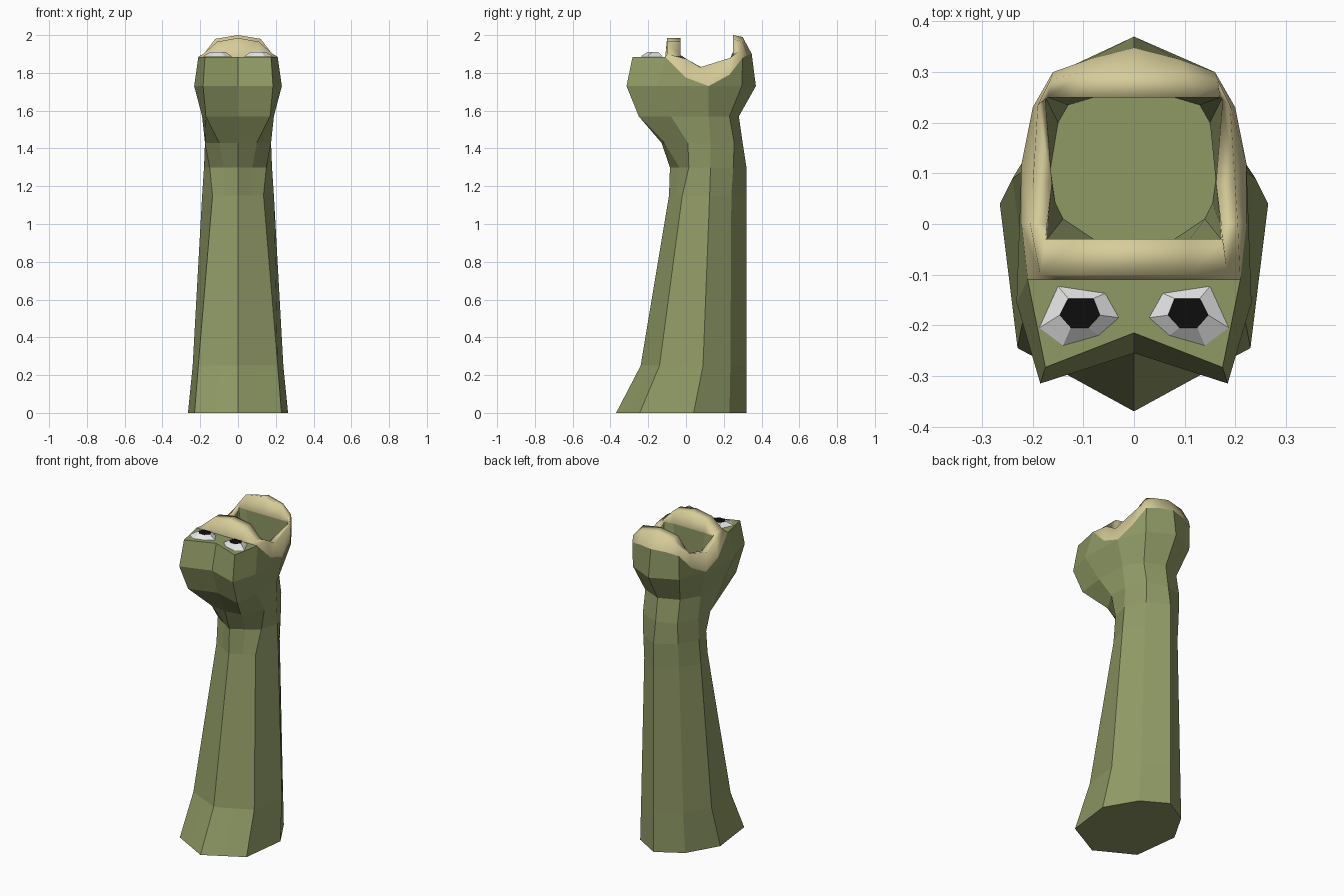
import bpy, bmesh

if "Cube" in bpy.data.objects:
    bpy.data.objects.remove(bpy.data.objects["Cube"])


def material(name, r, g, b):
    m = bpy.data.materials.new(name)
    m.diffuse_color = (r, g, b, 1)
    m.use_nodes = True
    m.node_tree.nodes["Principled BSDF"].inputs["Base Color"].default_value = m.diffuse_color
    return m


GREEN = material("olive_green", 0.275, 0.32, 0.13)
TAN = material("lip_tan", 0.67, 0.60, 0.32)
WHITE = material("eye_white", 0.80, 0.80, 0.80)
BLACK = material("pupil_black", 0.004, 0.004, 0.004)


class Half:
    """Collects polygons for the +x half and mirrors each one."""

    def __init__(self):
        self.bm = bmesh.new()

    def poly(self, pts, mat=0, smooth=False):
        for s in (1, -1):
            vs = [self.bm.verts.new((s * x, y, z)) for x, y, z in pts]
            if s < 0:
                vs.reverse()
            f = self.bm.faces.new(vs)
            f.material_index = mat
            f.smooth = smooth

    def loft(self, a, b, mat=0, smooth=False):
        for i in range(len(a) - 1):
            self.poly([a[i], a[i + 1], b[i + 1], b[i]], mat, smooth)

    def finish(self, name, mats, recalc=True):
        bmesh.ops.remove_doubles(self.bm, verts=self.bm.verts, dist=0.0005)
        if recalc:
            bmesh.ops.recalc_face_normals(self.bm, faces=self.bm.faces)
        me = bpy.data.meshes.new(name)
        self.bm.to_mesh(me)
        self.bm.free()
        for m in mats:
            me.materials.append(m)
        ob = bpy.data.objects.new(name, me)
        bpy.context.collection.objects.link(ob)
        return ob


# Neck and lower head: half rings from front centre round to back centre
RINGS = [
    (0.00, [(0, -.37), (.115, -.307), (.23, -.245), (.265, .04), (.155, .23), (0, .32)]),
    (0.25, [(0, -.24), (.105, -.19), (.21, -.14), (.24, .09), (.145, .235), (0, .32)]),
    (1.15, [(0, -.09), (.068, -.055), (.135, -.02), (.19, .125), (.12, .24), (0, .32)]),
    (1.30, [(0, -.085), (.075, -.035), (.15, .015), (.18, .13), (.12, .25), (0, .32)]),
    (1.43, [(0, -.13), (.10, -.115), (.175, .01), (.175, .13), (.12, .255), (0, .30)]),
    (1.57, [(0, -.20), (.17, -.25), (.19, -.08), (.185, .12), (.12, .23), (0, .28)]),
    (1.73, [(0, -.255), (.185, -.315), (.232, -.155), (.222, .12), (.16, .295), (0, .37)]),
]

# Lip stations from front centre to back centre:
# outer bottom, outer top, inner top, inner bottom, cavity floor (x, y)
LIP = [
    ((0, -.11, 1.885), (0, -.10, 1.985), (0, -.03, 1.985), (0, -.03, 1.885), (0, -.03)),
    ((.11, -.11, 1.885), (.11, -.10, 1.965), (.11, -.03, 1.965), (.11, -.03, 1.885), (.08, -.03)),
    ((.21, -.11, 1.885), (.185, -.10, 1.90), (.175, -.03, 1.895), (.172, -.03, 1.88), (.14, .01)),
    ((.222, .00, 1.775), (.205, .00, 1.875), (.172, .00, 1.875), (.17, .00, 1.855), (.155, .04)),
    ((.222, .12, 1.73), (.20, .075, 1.83), (.162, .08, 1.83), (.162, .08, 1.80), (.165, .11)),
    ((.20, .23, 1.79), (.19, .235, 1.88), (.175, .245, 1.88), (.175, .25, 1.86), (.15, .20)),
    ((.16, .30, 1.88), (.165, .285, 1.92), (.17, .25, 1.915), (.17, .25, 1.885), (.13, .235)),
    ((.09, .325, 1.895), (.10, .30, 1.965), (.12, .25, 1.98), (.12, .25, 1.885), (.08, .25)),
    ((0, .348, 1.90), (0, .30, 1.99), (0, .25, 2.0), (0, .25, 1.885), (0, .25)),
]
FLOOR_Z = 1.65

body = Half()
rings = [[(x, y, z) for x, y in pts] for z, pts in RINGS]
body.poly(rings[0])
for lower, upper in zip(rings, rings[1:]):
    body.loft(lower, upper)

# Upper head: notched snout, flat brow, cheeks and back of the skull
front, corner, cheek, side, nape, back = rings[-1]
outer = [s[0] for s in LIP]
front_top, corner_top = (0, -.215, 1.885), (.175, -.283, 1.885)
body.poly([front, corner, corner_top, front_top])
body.poly([corner, cheek, outer[2], corner_top])
body.poly([front_top, corner_top, outer[2], outer[1], outer[0]])
body.poly([cheek, side, outer[3], outer[2]])
body.poly([side, nape, outer[6], outer[5]])
body.poly([nape, back, outer[8], outer[7], outer[6]])

# Lips around the mouth
for k in range(3):
    body.loft([s[k] for s in LIP], [s[k + 1] for s in LIP], 1, True)

# Mouth cavity
floor = [(s[4][0], s[4][1], FLOOR_Z) for s in LIP]
body.loft([s[3] for s in LIP], floor)
body.poly(floor)
body.finish("body_and_mouth", [GREEN, TAN])

# Eyes: shallow domes with a dark pupil facet on top
EYE = [(.03, -.185), (.07, -.22), (.14, -.24), (.187, -.205), (.15, -.123), (.057, -.137)]
PUPIL = [(.067, -.18), (.09, -.205), (.125, -.205), (.147, -.18), (.13, -.147), (.08, -.147)]
eyes = Half()
rim = [(x, y, 1.887) for x, y in EYE]
top = [(x, y, 1.91) for x, y in PUPIL]
eyes.loft(rim + rim[:1], top + top[:1])
eyes.poly(top, 1)
eyes.finish("eyes", [WHITE, BLACK], recalc=False)
